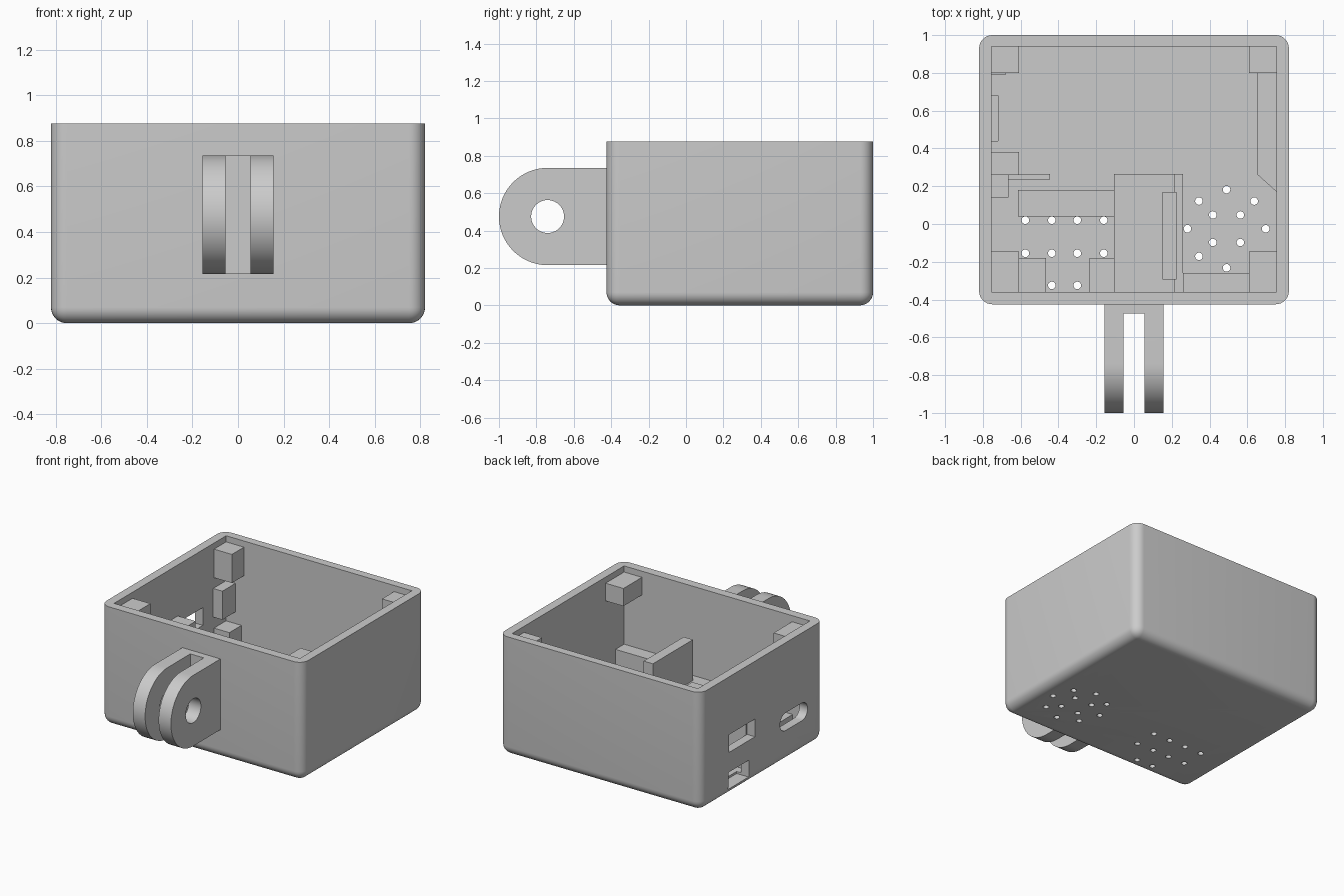
import bpy, bmesh
from math import sin, cos, pi, radians
from mathutils import Matrix, Vector

if "Cube" in bpy.data.objects:
    bpy.data.objects.remove(bpy.data.objects["Cube"], do_unlink=True)

grey = bpy.data.materials.new("plain grey")
grey.use_nodes = True
grey.diffuse_color = (0.6, 0.6, 0.6, 1)
grey.node_tree.nodes["Principled BSDF"].inputs["Base Color"].default_value = (0.6, 0.6, 0.6, 1)

FLOOR = 0.065
BACK, FRONT, SIDE = 0.94, -0.36, 0.755   # inner wall positions


def add_box(bm, x, y, z):
    size = Vector((x[1] - x[0], y[1] - y[0], z[1] - z[0]))
    mid = Vector((x[0] + x[1], y[0] + y[1], z[0] + z[1])) / 2
    m = Matrix.Translation(mid) @ Matrix.Diagonal(size.to_4d())
    return bmesh.ops.create_cube(bm, size=1, matrix=m)["verts"]


def add_prism(bm, points, offset):
    """Extrude a closed outline of 3D points."""
    face = bm.faces.new([bm.verts.new(p) for p in points])
    top = bmesh.ops.extrude_face_region(bm, geom=[face])["geom"]
    verts = [g for g in top if isinstance(g, bmesh.types.BMVert)]
    bmesh.ops.translate(bm, vec=offset, verts=verts)


def add_rod(bm, centre, radius, depth, axis="Z", sides=24):
    m = Matrix.Translation(centre)
    if axis == "X":
        m = m @ Matrix.Rotation(pi / 2, 4, "Y")
    bmesh.ops.create_cone(bm, cap_ends=True, segments=sides, radius1=radius,
                          radius2=radius, depth=depth, matrix=m)


def finish(bm, name):
    bmesh.ops.recalc_face_normals(bm, faces=bm.faces[:])
    mesh = bpy.data.meshes.new(name)
    bm.to_mesh(mesh)
    bm.free()
    ob = bpy.data.objects.new(name, mesh)
    bpy.context.collection.objects.link(ob)
    mesh.materials.append(grey)
    return ob


def activate(ob):
    bpy.ops.object.select_all(action="DESELECT")
    ob.select_set(True)
    bpy.context.view_layer.objects.active = ob


def cut(ob, bm):
    cutter = finish(bm, "cutter")
    cutter.hide_render = True
    mod = ob.modifiers.new("cut", "BOOLEAN")
    mod.operation, mod.solver, mod.object = "DIFFERENCE", "EXACT", cutter
    activate(ob)
    bpy.ops.object.modifier_apply(modifier=mod.name)
    bpy.data.objects.remove(cutter, do_unlink=True)


def smooth(ob):
    activate(ob)
    bpy.ops.object.shade_smooth_by_angle(angle=radians(30))


def block(name, x, y, z):
    bm = bmesh.new()
    add_box(bm, x, y, z)
    return finish(bm, name)


# Open case with rounded upright and bottom edges
bm = bmesh.new()
add_box(bm, (-0.82, 0.82), (-0.425, 1), (0, 0.875))
edges = [e for e in bm.edges if any(v.co.z < 0.1 for v in e.verts)]
bmesh.ops.bevel(bm, geom=edges, offset=0.07, segments=8, profile=0.5, affect="EDGES")
case = finish(bm, "case")

bm = bmesh.new()
add_box(bm, (-SIDE, SIDE), (FRONT, BACK), (FLOOR, 1))
cut(case, bm)

# Side windows, side slot and floor vents
bm = bmesh.new()
add_box(bm, (-0.9, -0.72), (0.37, 0.67), (0.32, 0.45))
add_box(bm, (-0.9, -0.72), (0.44, 0.68), (0.05, 0.175))
slot = []
for end, start in ((-0.015 + 0.03, -pi / 2), (-0.175, pi / 2)):
    for i in range(13):
        a = start + pi * i / 12
        slot.append((-0.9, end + 0.065 * cos(a), 0.295 + 0.065 * sin(a)))
add_prism(bm, slot, (0.18, 0, 0))

vents = [(x, y) for y in (0.02, -0.155) for x in (-0.575, -0.435, -0.3, -0.16)]
vents += [(-0.435, -0.325), (-0.3, -0.325), (0.49, -0.025)]
vents.remove((0.49, -0.025))
for count, radius, turn in ((8, 0.207, 0), (4, 0.103, pi / 4)):
    for i in range(count):
        a = turn + 2 * pi * i / count
        vents.append((0.49 + radius * cos(a), -0.025 + radius * sin(a)))
for x, y in vents:
    add_rod(bm, (x, y, 0.03), 0.02, 0.2, sides=20)
cut(case, bm)
smooth(case)

# Mounting lug: two rounded ears joined at the root
bm = bmesh.new()
outline = [(-0.155, -0.42, 0.735)]
for i in range(33):
    a = pi / 2 + pi * i / 32
    outline.append((-0.155, -0.74 + 0.26 * cos(a), 0.475 + 0.26 * sin(a)))
outline.append((-0.155, -0.42, 0.215))
add_prism(bm, outline, (0.31, 0, 0))
lug = finish(bm, "mounting_lug")
bm = bmesh.new()
add_box(bm, (-0.055, 0.055), (-1.1, -0.475), (0, 1))
cut(lug, bm)
bm = bmesh.new()
add_rod(bm, (0, -0.74, 0.475), 0.088, 0.6, "X", 40)
cut(lug, bm)
smooth(lug)

# Corner screw posts hanging just under the rim
for label, side in (("right", -1), ("left", 1)):
    x = sorted((side * 0.61, side * SIDE))
    block("back_post_" + label, x, (0.8, BACK), (0.62, 0.83))
    block("front_post_" + label, x, (FRONT, -0.145), (0.70, 0.83))

# Board supports at the back corner and along the windowed wall
block("corner_support_upper", (-SIDE, -0.68), (0.79, BACK), (0.335, 0.545))
block("corner_support_lower", (-SIDE, -0.63), (0.8, BACK), (FLOOR, 0.25))
block("wall_support_tall", (-SIDE, -0.61), (0.26, 0.38), (FLOOR, 0.5))
block("wall_support_short", (-SIDE, -0.665), (0.14, 0.26), (FLOOR, 0.4))
block("divider_plate", (-0.665, -0.445), (0.235, 0.265), (FLOOR, 0.3))

# Seats around the vent grid
block("vent_bar", (-0.615, -0.105), (0.04, 0.18), (FLOOR, 0.15))
block("vent_seat_outer", (-0.615, -0.465), (FRONT, -0.18), (FLOOR, 0.15))
block("vent_seat_inner", (-0.235, -0.105), (FRONT, -0.18), (FLOOR, 0.15))

# Central platform, upright and front ledge
block("platform", (-0.105, 0.215), (FRONT, 0.265), (FLOOR, 0.22))
block("platform_step", (0.215, 0.26), (FRONT, 0.265), (FLOOR, 0.18))
block("upright", (0.15, 0.225), (-0.295, 0.17), (0.2, 0.52))
block("front_ledge", (0.26, SIDE), (FRONT, -0.26), (FLOOR, 0.3))

# Side rail with a slanted end
bm = bmesh.new()
add_prism(bm, [(SIDE, BACK, FLOOR), (0.65, BACK, FLOOR), (0.65, 0.265, FLOOR),
               (SIDE, 0.17, FLOOR)], (0, 0, 0.235))
finish(bm, "side_rail")
